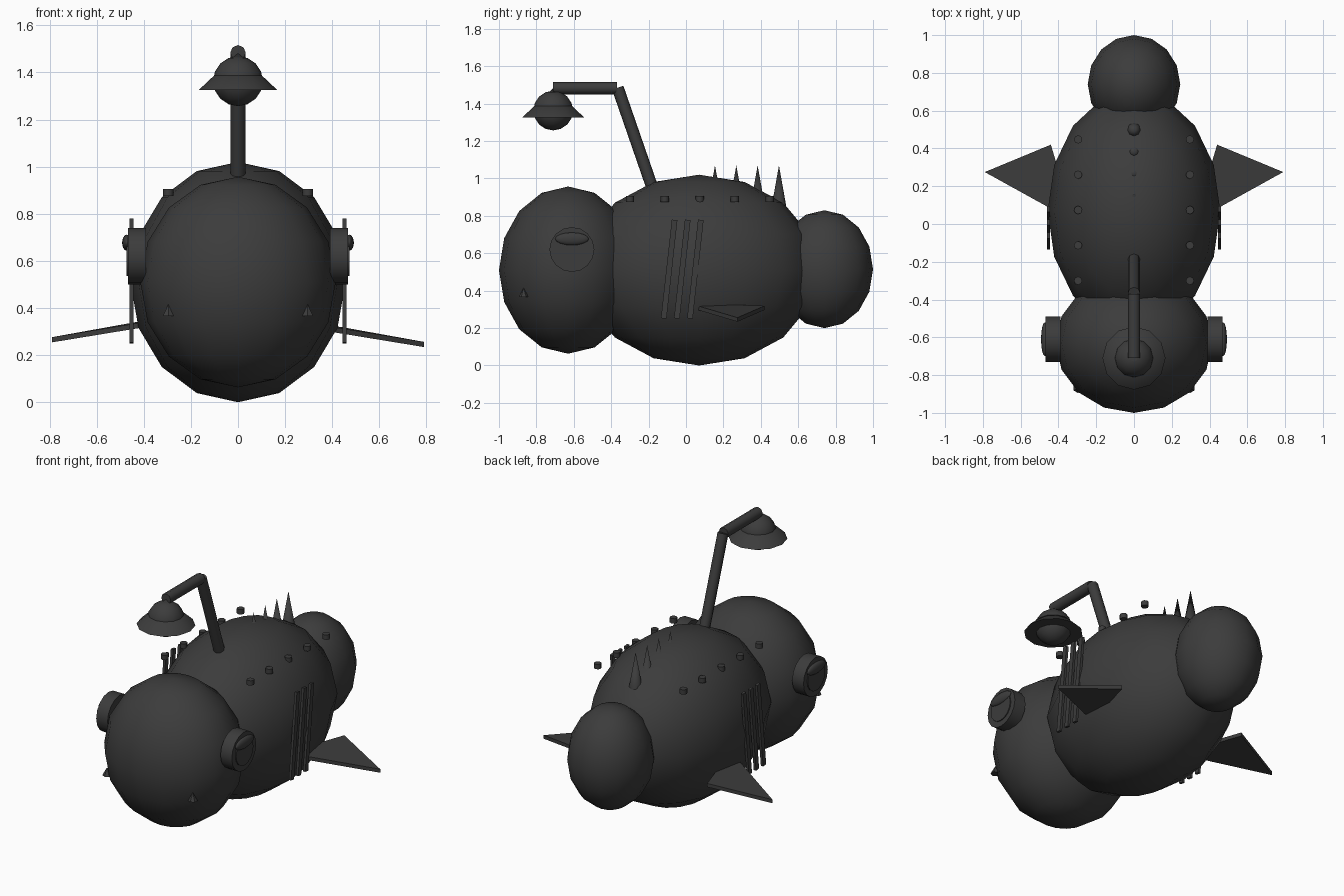
import bpy, bmesh, math
from mathutils import Vector

if "Cube" in bpy.data.objects:
    bpy.data.objects.remove(bpy.data.objects["Cube"])

iron = bpy.data.materials.new("dark_iron")
iron.diffuse_color = (0.045, 0.045, 0.045, 1)
iron.use_nodes = True
iron.node_tree.nodes["Principled BSDF"].inputs["Base Color"].default_value = iron.diffuse_color


def finish(name, smooth=True, angle=40):
    ob = bpy.context.object
    ob.name = name
    ob.data.materials.append(iron)
    if smooth:
        bpy.ops.object.shade_smooth_by_angle(angle=math.radians(angle))
    return ob


def ball(name, loc, size, seg=16, rings=8):
    bpy.ops.mesh.primitive_uv_sphere_add(segments=seg, ring_count=rings, location=loc)
    bpy.context.object.scale = size
    return finish(name, angle=60)


def rod(name, a, b, r, sides):
    a, b = Vector(a), Vector(b)
    d = b - a
    bpy.ops.mesh.primitive_cylinder_add(vertices=sides, radius=r, depth=d.length, location=(a + b) / 2,
                                        rotation=d.to_track_quat('Z', 'Y').to_euler())
    return finish(name, angle=50)


def cone(name, x, y, z0, z1, r, sides):
    bpy.ops.mesh.primitive_cone_add(vertices=sides, radius1=r, radius2=0, depth=z1 - z0,
                                    location=(x, y, (z0 + z1) / 2))
    return finish(name, smooth=sides > 6, angle=50)


def fin(name, pts, thick):
    bm = bmesh.new()
    low = [bm.verts.new((x, y, z - thick / 2)) for x, y, z in pts]
    face = bm.faces.new(low)
    ext = bmesh.ops.extrude_face_region(bm, geom=[face])
    for v in ext["geom"]:
        if isinstance(v, bmesh.types.BMVert):
            v.co.z += thick
    bmesh.ops.recalc_face_normals(bm, faces=bm.faces)
    me = bpy.data.meshes.new(name)
    bm.to_mesh(me)
    bm.free()
    me.materials.append(iron)
    bpy.context.collection.objects.link(bpy.data.objects.new(name, me))


# Hull: three overlapping ellipsoids
ball("body", (0, 0.07, 0.51), (0.457, 0.636, 0.51))
ball("head", (0, -0.63, 0.51), (0.415, 0.37, 0.447))
ball("tail_bulb", (0, 0.74, 0.515), (0.245, 0.26, 0.315))

# Lure lamp on a bent pole
rod("lamp_pole", (0, -0.185, 0.965), (0, -0.365, 1.485), 0.032, 8)
rod("lamp_arm", (0, -0.37, 1.483), (0, -0.71, 1.483), 0.033, 8)
cone("lamp_shade", 0, -0.71, 1.325, 1.482, 0.167, 12)
ball("lamp_bulb", (0, -0.71, 1.363), (0.106, 0.106, 0.106), 12, 8)

# Back spines
for i in range(4):
    cone(f"spine_{i + 1}", 0, 0.155 + 0.114 * i, 0.84, 1.07, 0.041, 8)

for side, s in (("left", -1), ("right", 1)):
    # Eye: drum, lens and lid
    rod(f"eye_drum_{side}", (s * 0.39, -0.61, 0.62), (s * 0.468, -0.61, 0.62), 0.12, 16)
    rod(f"eye_lens_{side}", (s * 0.42, -0.61, 0.62), (s * 0.474, -0.61, 0.62), 0.085, 16)
    ball(f"eye_lid_{side}", (s * 0.472, -0.61, 0.677), (0.02, 0.09, 0.034))
    # Tooth
    cone(f"tooth_{side}", s * 0.296, -0.868, 0.365, 0.415, 0.027, 6)
    # Rivets
    for i in range(5):
        y = -0.3 + 0.187 * i
        rod(f"rivet_{side}_{i + 1}", (s * 0.296, y, 0.875), (s * 0.296, y, 0.905), 0.022, 8)
    # Gill slats
    for i in range(3):
        bpy.ops.mesh.primitive_cube_add(size=1, location=(s * 0.452, -0.09 + 0.07 * i, 0.515),
                                        rotation=(math.radians(-6.3), 0, 0))
        bpy.context.object.scale = (0.016, 0.03, 0.53)
        finish(f"gill_slat_{side}_{i + 1}", smooth=False)
    # Fin, the left one sits a little higher
    dz = 0.02 if s < 0 else 0
    fin(f"fin_{side}", [(s * 0.79, 0.275, 0.245 + dz), (s * 0.44, 0.42, 0.308 + dz),
                        (s * 0.32, 0.015, 0.322 + dz)], 0.022)
